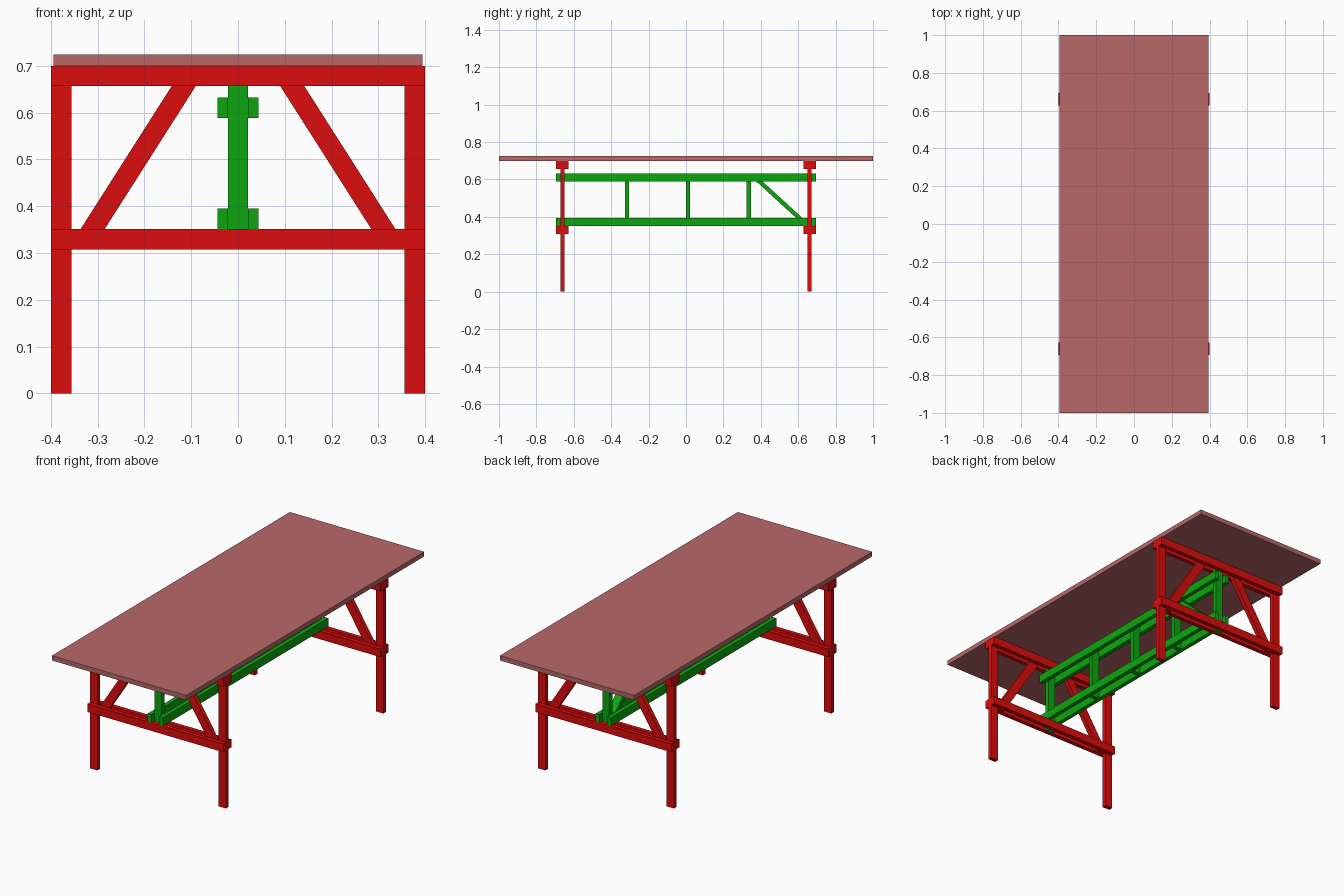
import bpy

if "Cube" in bpy.data.objects:
    bpy.data.objects.remove(bpy.data.objects["Cube"])

T = 0.0225   # board thickness
W = 0.0435   # board width


def material(name, rgb):
    m = bpy.data.materials.new(name)
    m.diffuse_color = (*rgb, 1)
    m.use_nodes = True
    m.node_tree.nodes["Principled BSDF"].inputs["Base Color"].default_value = m.diffuse_color
    return m


RED = material("red_wood", (0.72, 0.004, 0.004))
GREEN = material("green_wood", (0.004, 0.38, 0.005))
TOP = material("top_wood", (0.48, 0.14, 0.14))


def prism(name, profile, axis, lo, hi, mat):
    """Extrude a 2D profile: axis 'y' takes (x, z) points, axis 'x' takes (y, z)."""
    n = len(profile)
    verts = []
    for d in (lo, hi):
        verts += [(a, d, b) if axis == "y" else (d, a, b) for a, b in profile]
    faces = [tuple(range(n)), tuple(range(2 * n - 1, n - 1, -1))]
    faces += [(i, i + n, (i + 1) % n + n, (i + 1) % n) for i in range(n)]
    me = bpy.data.meshes.new(name)
    me.from_pydata(verts, [], faces)
    ob = bpy.data.objects.new(name, me)
    bpy.context.collection.objects.link(ob)
    me.materials.append(mat)
    # make the normals point outward
    import bmesh
    bm = bmesh.new()
    bm.from_mesh(me)
    bmesh.ops.recalc_face_normals(bm, faces=bm.faces)
    bm.to_mesh(me)
    bm.free()
    return ob


def box(name, x, y, z, mat):
    return prism(name, [(x[0], z[0]), (x[1], z[0]), (x[1], z[1]), (x[0], z[1])],
                 "y", y[0], y[1], mat)


def slanted(p, q, width, z0, z1):
    """Brace profile along the line p-q, cut level at z0 and z1."""
    k = (q[0] - p[0]) / (q[1] - p[1])
    h = width / 2 * (1 + k * k) ** 0.5
    a, b = (p[0] + k * (z - p[1]) for z in (z0, z1))
    return [(a - h, z0), (a + h, z0), (b + h, z1), (b - h, z1)]


# Table top
box("table_top", (-0.395, 0.395), (-1, 1), (0.70, 0.725), TOP)

# Two trestles: legs and braces sandwiched between paired rails
for end, s in (("front", -1), ("back", 1)):
    yc = 0.661 * s
    core = (yc - T / 2, yc + T / 2)
    for side, sx in (("left", -1), ("right", 1)):
        box(f"{end}_{side}_leg", sorted((sx * 0.4, sx * (0.4 - W))), core, (0, 0.70), RED)
        prism(f"{end}_{side}_brace",
              slanted((sx * 0.311, 0.351), (sx * 0.116, 0.657), W, 0.308, 0.70),
              "y", core[0], core[1], RED)
    for layer, d in (("inner", -s), ("outer", s)):
        y = sorted((yc + d * T / 2, yc + d * T * 1.5))
        box(f"{end}_{layer}_lower_rail", (-0.4, 0.4), y, (0.308, 0.351), RED)
        box(f"{end}_{layer}_upper_rail", (-0.4, 0.4), y, (0.657, 0.70), RED)
    # Stretcher end post, held between the rails
    box(f"{end}_stretcher_post", (-W / 2, W / 2), core, (0.308, 0.70), GREEN)

# Long stretcher: paired boards with posts between them
for side, sx in (("left", -1), ("right", 1)):
    x = sorted((sx * W / 2, sx * (W / 2 + T)))
    box(f"stretcher_{side}_lower_board", x, (-0.695, 0.695), (0.351, 0.395), GREEN)
    box(f"stretcher_{side}_upper_board", x, (-0.695, 0.695), (0.589, 0.632), GREEN)
for i, y in enumerate((-0.315, 0.01, 0.335)):
    box(f"stretcher_middle_post_{i + 1}", (-W / 2, W / 2), (y - T / 2, y + T / 2),
        (0.351, 0.632), GREEN)

# Single diagonal brace in the back bay
prism("stretcher_brace", slanted((0.605, 0.395), (0.393, 0.589), T, 0.359, 0.624),
      "x", -W / 2, W / 2, GREEN)
